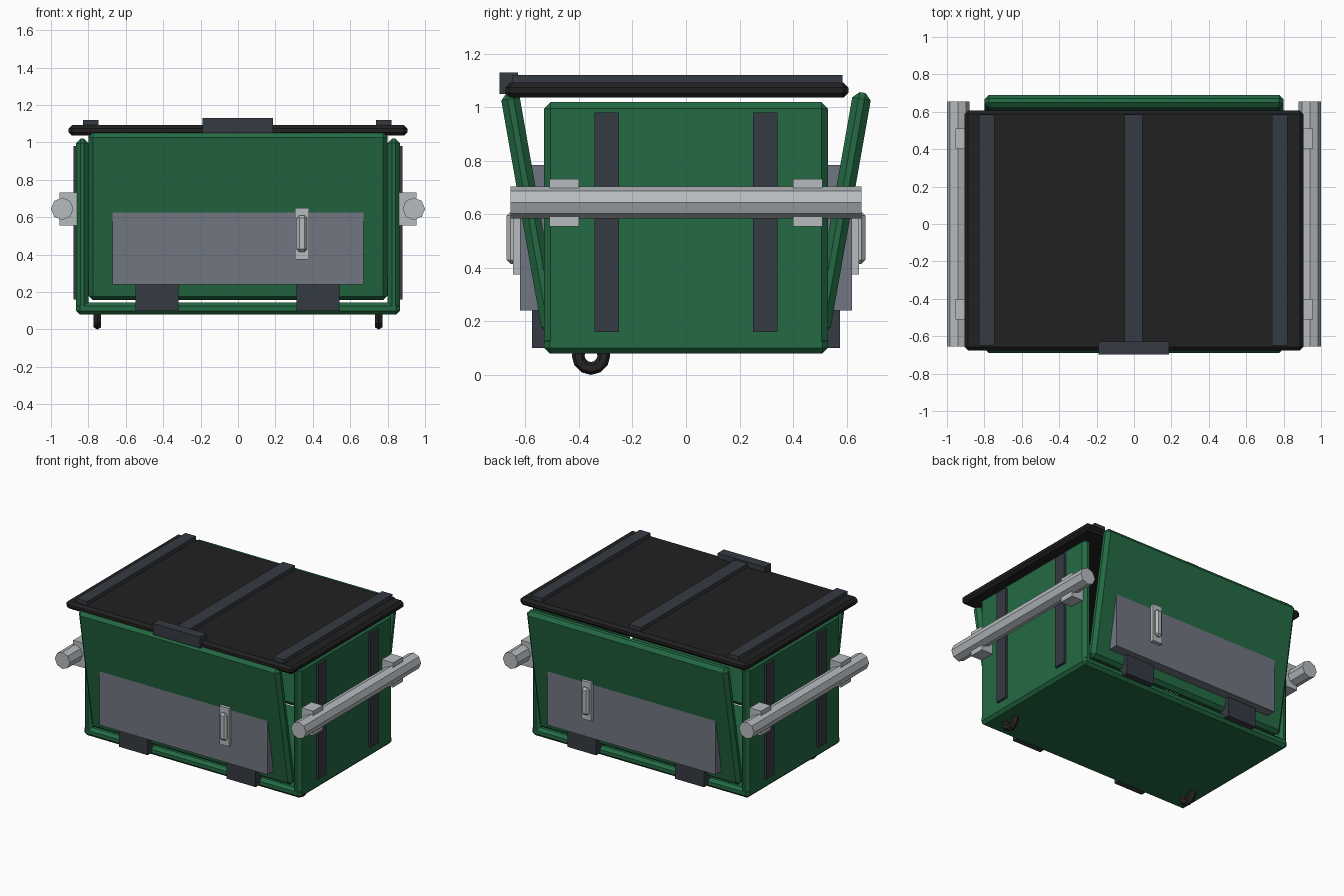
import bpy, math
from mathutils import Matrix

cube = bpy.data.objects.get("Cube")
if cube:
    bpy.data.objects.remove(cube, do_unlink=True)


def material(name, rgb):
    m = bpy.data.materials.new(name)
    m.use_nodes = True
    m.diffuse_color = (*rgb, 1)
    m.node_tree.nodes["Principled BSDF"].inputs["Base Color"].default_value = (*rgb, 1)
    return m


GREEN = material("green paint", (0.017, 0.145, 0.056))
BLACK = material("black plastic", (0.015, 0.015, 0.015))
DARK = material("dark steel", (0.036, 0.042, 0.054))
GREY = material("grey plate", (0.165, 0.18, 0.22))
LIGHT = material("light metal", (0.47, 0.50, 0.52))
RUBBER = material("caster rubber", (0.02, 0.017, 0.017))


def box(name, x, y, z, mat, bevel=0, tilt=0):
    """Box from (min, max) ranges, optionally bevelled and tilted about x."""
    ranges = (x, y, z)
    bpy.ops.mesh.primitive_cube_add(size=1, location=[(a + b) / 2 for a, b in ranges])
    ob = bpy.context.object
    ob.name = name
    ob.data.transform(Matrix.Diagonal([abs(b - a) for a, b in ranges] + [1]))
    ob.rotation_euler.x = tilt
    ob.data.materials.append(mat)
    if bevel:
        mod = ob.modifiers.new("edge bevel", 'BEVEL')
        mod.width = bevel
        mod.segments = 1
    return ob


def span(sign, a, b):
    """Range mirrored to the chosen side."""
    return tuple(sorted((sign * a, sign * b)))


# Floor of the open container
box("floor", (-0.865, 0.865), (-0.53, 0.53), (0.08, 0.145), GREEN, 0.02)

# Front and back: leaning panel, plate, fork pockets and handle
for s, end in ((-1, "front"), (1, "back")):
    box(end + "_panel", (-0.80, 0.80), span(s, 0.546, 0.616), (0.152, 1.062),
        GREEN, 0.024, -s * math.radians(10))
    box(end + "_plate", (-0.67, 0.67), span(s, 0.53, 0.62), (0.24, 0.785), GREY)
    for cx, side in ((-0.432, "right"), (0.428, "left")):
        box(f"{end}_{side}_pocket", (cx - 0.115, cx + 0.115), span(s, 0.50, 0.575),
            (0.10, 0.27), DARK)
    box(end + "_handle_frame", (0.304, 0.38), span(s, 0.58, 0.647), (0.375, 0.65), LIGHT)
    box(end + "_handle_grip", (0.314, 0.37), span(s, 0.62, 0.67), (0.415, 0.61), LIGHT, 0.014)

# Sides: wall, ribs, lifting bar with its brackets, caster
for s, side in ((-1, "right"), (1, "left")):
    box(side + "_wall", span(s, 0.80, 0.865), (-0.53, 0.53), (0.09, 1.02), GREEN, 0.024)
    for t, end in ((-1, "front"), (1, "back")):
        box(f"{side}_{end}_rib", span(s, 0.85, 0.88), span(t, 0.25, 0.342),
            (0.16, 0.98), DARK)
        box(f"{side}_{end}_bracket", span(s, 0.86, 0.955), span(t, 0.40, 0.51),
            (0.555, 0.732), LIGHT)
    bpy.ops.mesh.primitive_cylinder_add(vertices=8, radius=0.06, depth=1.31,
                                        location=(s * 0.94, 0, 0.645))
    bar = bpy.context.object
    bar.name = side + "_lifting_bar"
    bar.data.transform(Matrix.Rotation(math.pi / 2, 4, 'X')
                       @ Matrix.Rotation(math.pi / 2, 4, 'Z'))
    bar.data.materials.append(LIGHT)
    bpy.ops.mesh.primitive_torus_add(major_segments=12, minor_segments=6,
                                     major_radius=0.048, minor_radius=0.024,
                                     location=(s * 0.752, -0.355, 0.072),
                                     rotation=(0, math.pi / 2, 0))
    caster = bpy.context.object
    caster.name = side + "_caster"
    caster.data.materials.append(RUBBER)

# Lid with its ribs and front latch
box("lid", (-0.905, 0.905), (-0.675, 0.607), (1.036, 1.092), BLACK, 0.018)
for cx, name in ((-0.787, "right"), (-0.003, "middle"), (0.78, "left")):
    box("lid_rib_" + name, (cx - 0.042, cx + 0.042) if name != "middle" else (-0.052, 0.046),
        (-0.65, 0.585), (1.08, 1.12), DARK)
box("lid_latch", (-0.19, 0.187), (-0.697, -0.627), (1.05, 1.13), DARK)
